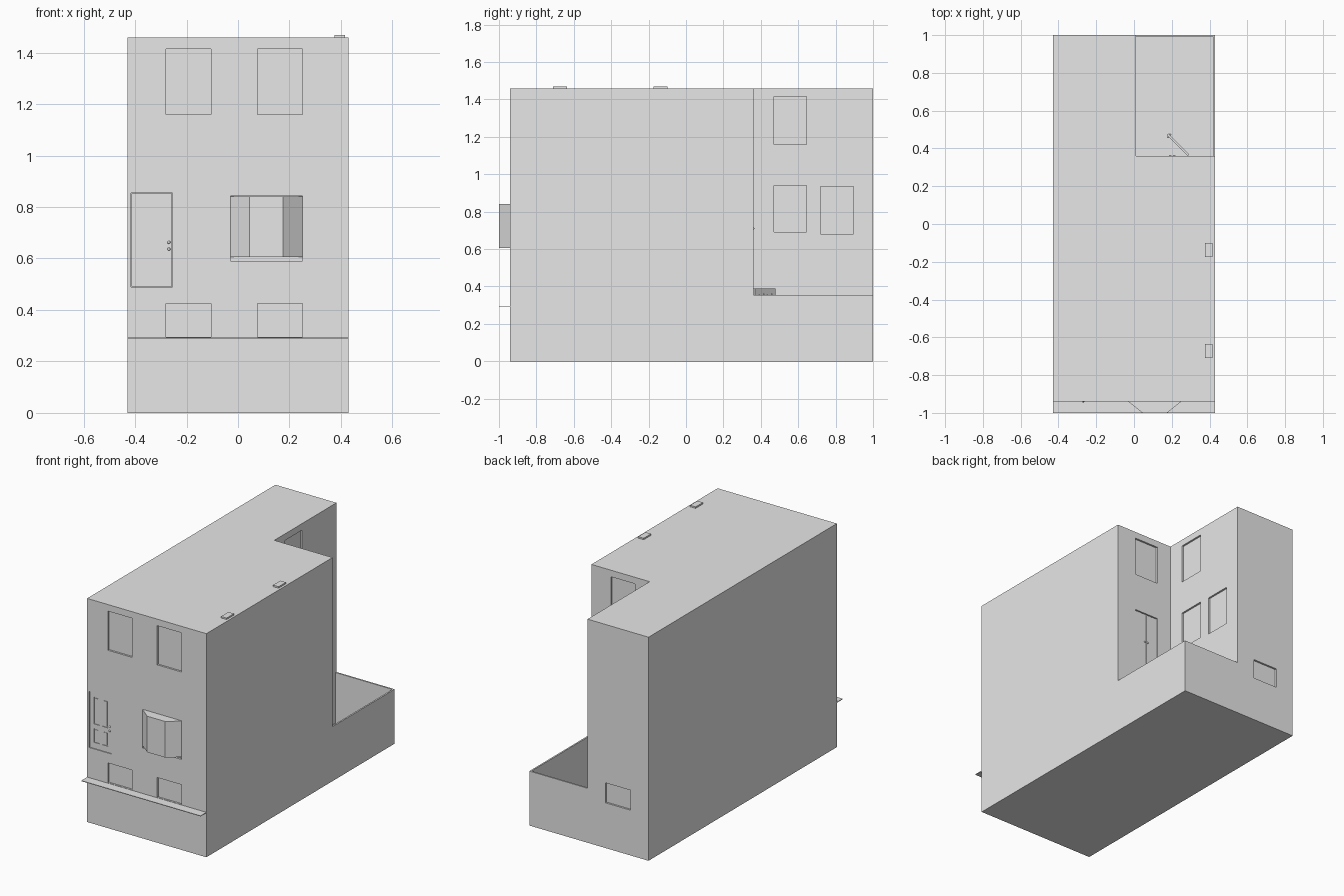
import bpy, bmesh, math
from mathutils import Matrix, Vector

old = bpy.data.objects.get("Cube")
if old:
    bpy.data.objects.remove(old, do_unlink=True)

plain = bpy.data.materials.new("plain_grey")
plain.use_nodes = True
GREY = (0.8, 0.8, 0.8, 1)
plain.diffuse_color = GREY
plain.node_tree.nodes["Principled BSDF"].inputs["Base Color"].default_value = GREY


def finish(name, bm):
    bmesh.ops.recalc_face_normals(bm, faces=bm.faces)
    mesh = bpy.data.meshes.new(name)
    bm.to_mesh(mesh)
    bm.free()
    mesh.materials.append(plain)
    ob = bpy.data.objects.new(name, mesh)
    bpy.context.collection.objects.link(ob)
    return ob


def boxes(name, spans):
    """One object from boxes given as (x0, x1, y0, y1, z0, z1)."""
    bm = bmesh.new()
    for x0, x1, y0, y1, z0, z1 in spans:
        size = Matrix.Diagonal((x1 - x0, y1 - y0, z1 - z0, 1))
        mid = Vector((x0 + x1, y0 + y1, z0 + z1)) / 2
        bmesh.ops.create_cube(bm, size=1, matrix=Matrix.Translation(mid) @ size)
    return finish(name, bm)


def cut(ob, spans):
    """Carve separate boxes out of an object and discard the cutter."""
    cutter = boxes("cutter", spans)
    cutter.hide_render = True
    mod = ob.modifiers.new("cut", 'BOOLEAN')
    mod.operation = 'DIFFERENCE'
    mod.solver = 'EXACT'
    mod.object = cutter
    bpy.context.view_layer.objects.active = ob
    bpy.ops.object.modifier_apply(modifier=mod.name)
    bpy.data.objects.remove(cutter, do_unlink=True)


W, FRONT, BACK, TOP = 0.43, -0.94, 1.0, 1.458
YARD_X, YARD_Y, RIM = 0.01, 0.36, 0.355
DEEP = 0.012
upper, lower = (1.16, 1.415), (0.295, 0.425)

# House block with the rear corner and sunken yard removed
house = boxes("house", [(-W, W, FRONT, BACK, 0, TOP)])
cut(house, [(YARD_X, 1, YARD_Y, 2, RIM, 2)])
cut(house, [(YARD_X, W - 0.01, YARD_Y, BACK - 0.01, 0.025, 1)])

# Shallow window recesses on the front
recesses = []
for x0 in (-0.28, 0.075):
    for z0, z1 in (upper, lower):
        recesses.append((x0, x0 + 0.175, FRONT - 0.1, FRONT + DEEP, z0, z1))
# Front door opening and the wall opening behind the bay
recesses.append((-0.415, -0.255, FRONT - 0.1, FRONT + DEEP, 0.49, 0.855))
recesses.append((-0.03, 0.25, FRONT - 0.1, FRONT + DEEP, 0.59, 0.842))
# Rear basement window
recesses.append((-0.30, -0.12, BACK - DEEP, BACK + 0.1, *lower))
# Windows on the side wall of the yard
for y0, z0, z1 in ((0.47, *upper), (0.47, 0.69, 0.94), (0.72, 0.68, 0.935)):
    recesses.append((YARD_X - DEEP, YARD_X + 0.1, y0, y0 + 0.175, z0, z1))
# Window, double door and basement doorway on the end wall of the yard
recesses.append((0.115, 0.29, YARD_Y - DEEP, YARD_Y + 0.1, *upper))
recesses.append((0.115, 0.29, YARD_Y - DEEP, YARD_Y + 0.1, 0.555, 0.91))
recesses.append((0.132, 0.292, YARD_Y - 0.1, YARD_Y + 0.1, 0.026, 0.392))
cut(house, recesses)

# Pavement strip
boxes("pavement", [(-W, W, -1, FRONT, 0.289, 0.293)])

# Roof blocks
boxes("roof_vents", [(0.375, 0.415, y, y + 0.075, TOP, TOP + 0.01)
                     for y in (-0.71, -0.175)])

# Bay window prism
bm = bmesh.new()
plan = [(-0.03, FRONT + DEEP), (-0.03, FRONT), (0.045, -1),
        (0.175, -1), (0.25, FRONT), (0.25, FRONT + DEEP)]
base = bm.faces.new([bm.verts.new((x, y, 0.605)) for x, y in plan])
top = bmesh.ops.extrude_face_region(bm, geom=[base])
bmesh.ops.translate(bm, vec=(0, 0, 0.235),
                    verts=[v for v in top["geom"] if isinstance(v, bmesh.types.BMVert)])
finish("bay_window", bm)


def knob(name, place):
    bm = bmesh.new()
    bmesh.ops.create_uvsphere(bm, u_segments=12, v_segments=8, radius=0.006)
    ob = finish(name, bm)
    ob.matrix_world = place
    bpy.context.view_layer.objects.active = ob
    ob.select_set(True)
    bpy.ops.object.shade_smooth_by_angle()
    ob.select_set(False)


def panel_door(name, hinge, angle, both_sides):
    """Four-panel leaf hinged at its lower corner, facing local -y."""
    width, height, thick = 0.157, 0.362, 0.010
    leaf = boxes(name, [(0, width, 0, thick, 0, height)])
    grooves, fields = [], []
    for x0 in (0.030, 0.090):
        for z0, z1 in ((0.04, 0.13), (0.16, 0.335)):
            grooves.append((x0, x0 + 0.04, -0.01, 0.004, z0, z1))
            fields.append((x0 + 0.006, x0 + 0.034, 0.001, 0.006,
                           z0 + 0.006, z1 - 0.006))
    cut(leaf, grooves)
    place = Matrix.Translation(hinge) @ Matrix.Rotation(angle, 4, 'Z')
    panels = boxes(name + "_panels", fields)
    for ob in (leaf, panels):
        ob.matrix_world = place
    knob(name + "_knob", place @ Matrix.Translation((0.145, -0.003, 0.145)))
    if both_sides:
        knob(name + "_inner_knob",
             place @ Matrix.Translation((0.145, thick + 0.003, 0.145)))
    else:
        knob(name + "_lock", place @ Matrix.Translation((0.145, 0, 0.172)))


panel_door("front_door", (-0.4135, FRONT + 0.004, 0.491), 0, False)
panel_door("basement_door", (0.292, 0.368, 0.028), math.radians(135), True)

# Double yard door: two leaves with a narrow gap
boxes("yard_doors", [(x, x + 0.084, YARD_Y - DEEP, YARD_Y - 0.003, 0.557, 0.905)
                     for x in (0.117, 0.204)])
for x in (0.192, 0.213):
    knob("yard_door_knob", Matrix.Translation((x, YARD_Y, 0.71)))
